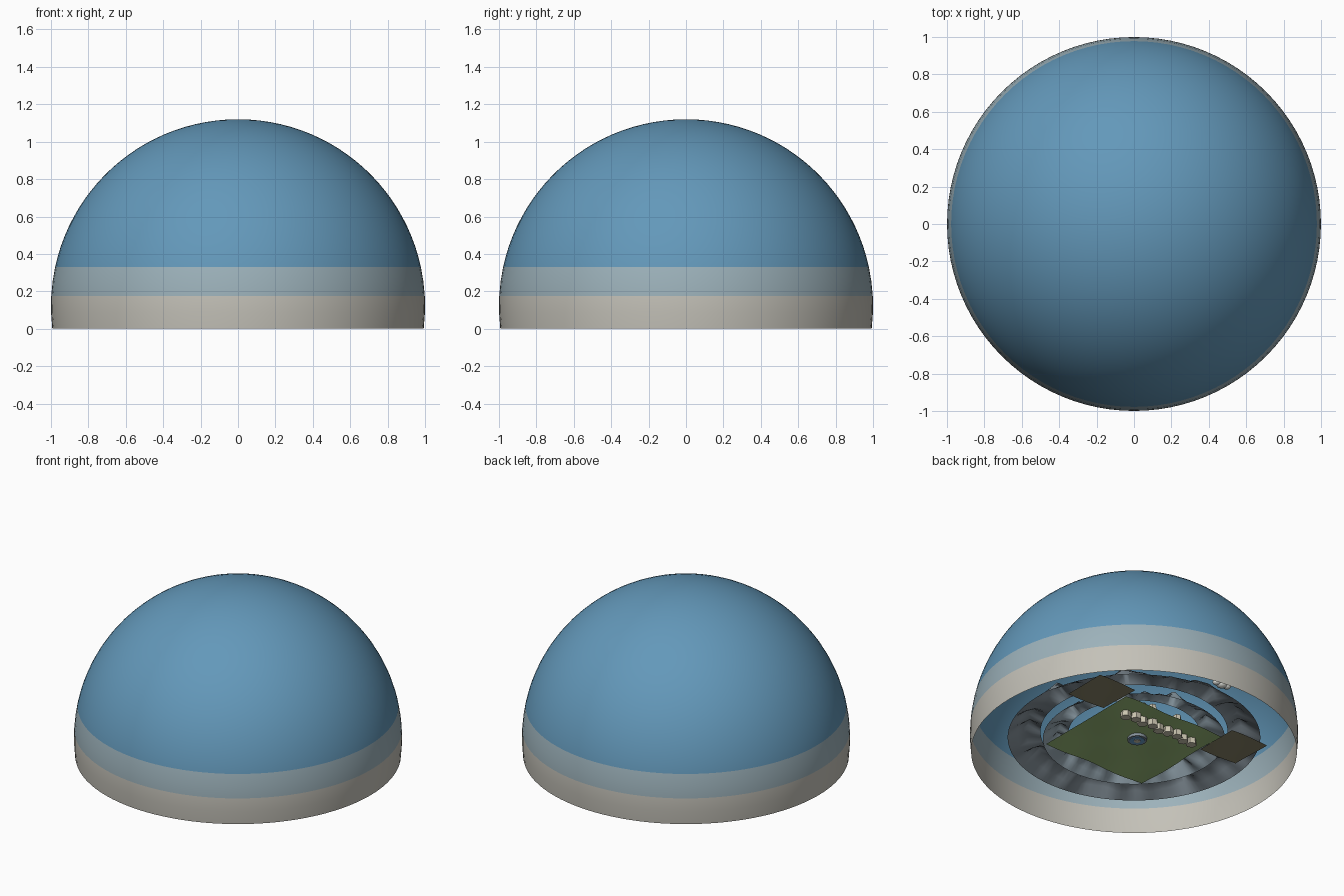
import bpy, bmesh, math, random
from mathutils import Matrix

random.seed(4)
cube = bpy.data.objects.get("Cube")
if cube:
    bpy.data.objects.remove(cube)


def material(name, rgb):
    m = bpy.data.materials.new(name)
    m.use_nodes = True
    m.diffuse_color = (*rgb, 1)
    bsdf = next(n for n in m.node_tree.nodes if n.type == "BSDF_PRINCIPLED")
    bsdf.inputs["Base Color"].default_value = (*rgb, 1)
    return m


SKY = material("sky blue", (0.125, 0.315, 0.49))
HAZE = material("haze blue grey", (0.335, 0.445, 0.495))
CREAM = material("horizon cream", (0.55, 0.535, 0.48))
SLATE = material("slate grey", (0.24, 0.29, 0.33))
MOUNTAIN = material("mountain blue grey", (0.33, 0.42, 0.48))
GRASS = material("grass green", (0.34, 0.52, 0.20))
EARTH = material("dark earth", (0.25, 0.23, 0.14))
ROCK = material("pale rock", (0.60, 0.56, 0.44))
WATER = material("water blue", (0.15, 0.35, 0.60))
CLOUD = material("cloud white", (0.85, 0.85, 0.80))


def finish(name, bm, mats, angle=30):
    mesh = bpy.data.meshes.new(name)
    bm.to_mesh(mesh)
    bm.free()
    for m in mats:
        mesh.materials.append(m)
    ob = bpy.data.objects.new(name, mesh)
    bpy.context.collection.objects.link(ob)
    if angle:
        bpy.ops.object.select_all(action="DESELECT")
        ob.select_set(True)
        bpy.context.view_layer.objects.active = ob
        bpy.ops.object.shade_smooth_by_angle(angle=math.radians(angle))


def sweep(bm, rows, steps):
    """Join rows of (radius, height) functions of the angle into a closed round strip."""
    angles = [math.tau * i / steps for i in range(steps)]
    grid = [[bm.verts.new((row(a)[0] * math.cos(a), row(a)[0] * math.sin(a), row(a)[1]))
             for a in angles] for row in rows]
    for low, high in zip(grid, grid[1:]):
        for i in range(steps):
            j = (i + 1) % steps
            bm.faces.new((low[i], low[j], high[j], high[i]))


# Sky dome: open sphere with coloured bands at the horizon
CENTRE = 0.12
bm = bmesh.new()
heights = [0, 0.087, 0.175, 0.252, 0.33]
first = math.asin(heights[-1] - CENTRE)
lats = [math.asin(h - CENTRE) for h in heights]
lats += [first + (math.pi / 2 - first) * i / 24 for i in range(1, 24)]
sweep(bm, [lambda a, t=t: (math.cos(t), CENTRE + math.sin(t)) for t in lats], 96)
top_edges = [e for e in bm.edges if e.is_boundary and e.verts[0].co.z > 1]
apex = bm.verts.new((0, 0, CENTRE + 1))
for e in top_edges:
    bm.faces.new((*e.verts, apex))
bmesh.ops.recalc_face_normals(bm, faces=bm.faces)
for f in bm.faces:
    z = f.calc_center_median().z
    f.material_index = 0 if z > 0.33 else 1 if z > 0.175 else 2
finish("sky_dome", bm, [SKY, HAZE, CREAM], 40)


# Mountain rings: rolling ridges between two round edges
def mountain_ring(name, outer, peak, inner, base, height, mat, phase):
    def crag(a):
        return (0.6 + 0.2 * math.sin(9 * a + phase) + 0.14 * math.sin(16 * a + 2 * phase)
                + 0.1 * math.sin(27 * a))

    def shoulder(a):
        return (outer + peak) / 2, base + 0.5 * height * crag(a)

    bm = bmesh.new()
    sweep(bm, [lambda a: (outer, base), shoulder,
               lambda a: (peak + 0.012 * math.sin(13 * a), base + height * crag(a)),
               lambda a: (inner, base + 0.04)], 160)
    finish(name, bm, [mat], 80)


mountain_ring("far_mountains", 0.77, 0.65, 0.57, 0.10, 0.12, SLATE, 0.4)
mountain_ring("near_mountains", 0.555, 0.46, 0.40, 0.09, 0.11, MOUNTAIN, 1.9)


# Land plates: gently rolling grids
def land(name, x, y, sx, sy, z, mat, bump):
    bm = bmesh.new()
    bmesh.ops.create_grid(bm, x_segments=14, y_segments=14, size=0.5)
    bmesh.ops.scale(bm, vec=(sx, sy, 1), verts=bm.verts)
    for v in bm.verts:
        v.co.z = bump * math.sin(14 * v.co.x + 1) * math.sin(11 * v.co.y)
    bm.transform(Matrix.Translation((x, y, z)))
    finish(name, bm, [mat])


land("meadow", 0, 0, 0.76, 0.76, 0.08, GRASS, 0.006)
for side, sign in (("left", 1), ("right", -1)):
    land(side + "_earth_plate", sign * 0.525, 0.32, 0.28, 0.30, 0.085, EARTH, 0.004)

# Row of pale rocks standing through the back of the meadow
bm = bmesh.new()
for i in range(9):
    tall = random.uniform(0.10, 0.15)
    place = (Matrix.Translation((-0.26 + 0.065 * i, 0.245 + random.uniform(-0.015, 0.015),
                                 0.04 + tall / 2))
             @ Matrix.Rotation(random.uniform(0, 3), 4, "Z"))
    bmesh.ops.create_cone(bm, cap_ends=True, segments=6, radius1=0.034, radius2=0.024,
                          depth=tall, matrix=place)
finish("rock_row", bm, [ROCK], 0)


# Pond with a stone rim and a small island
def disc(name, radius, depth, mat):
    bm = bmesh.new()
    bmesh.ops.create_cone(bm, cap_ends=True, segments=16, radius1=radius, radius2=radius,
                          depth=depth, matrix=Matrix.Translation((0, 0.03, 0.08)))
    finish(name, bm, [mat])


disc("pond_rim", 0.06, 0.03, SLATE)
disc("pond_water", 0.047, 0.036, WATER)
disc("pond_island", 0.02, 0.042, ROCK)

# Low cloud behind the mountains, made of overlapping puffs
bm = bmesh.new()
for dx, r in [(0, 0.035), (0.04, 0.026), (-0.04, 0.026)]:
    puff = Matrix.Translation((dx - 0.01, 0.82, 0.115)) @ Matrix.Diagonal((1, 1, 0.7, 1))
    bmesh.ops.create_icosphere(bm, subdivisions=2, radius=r, matrix=puff)
finish("cloud", bm, [CLOUD], 60)
